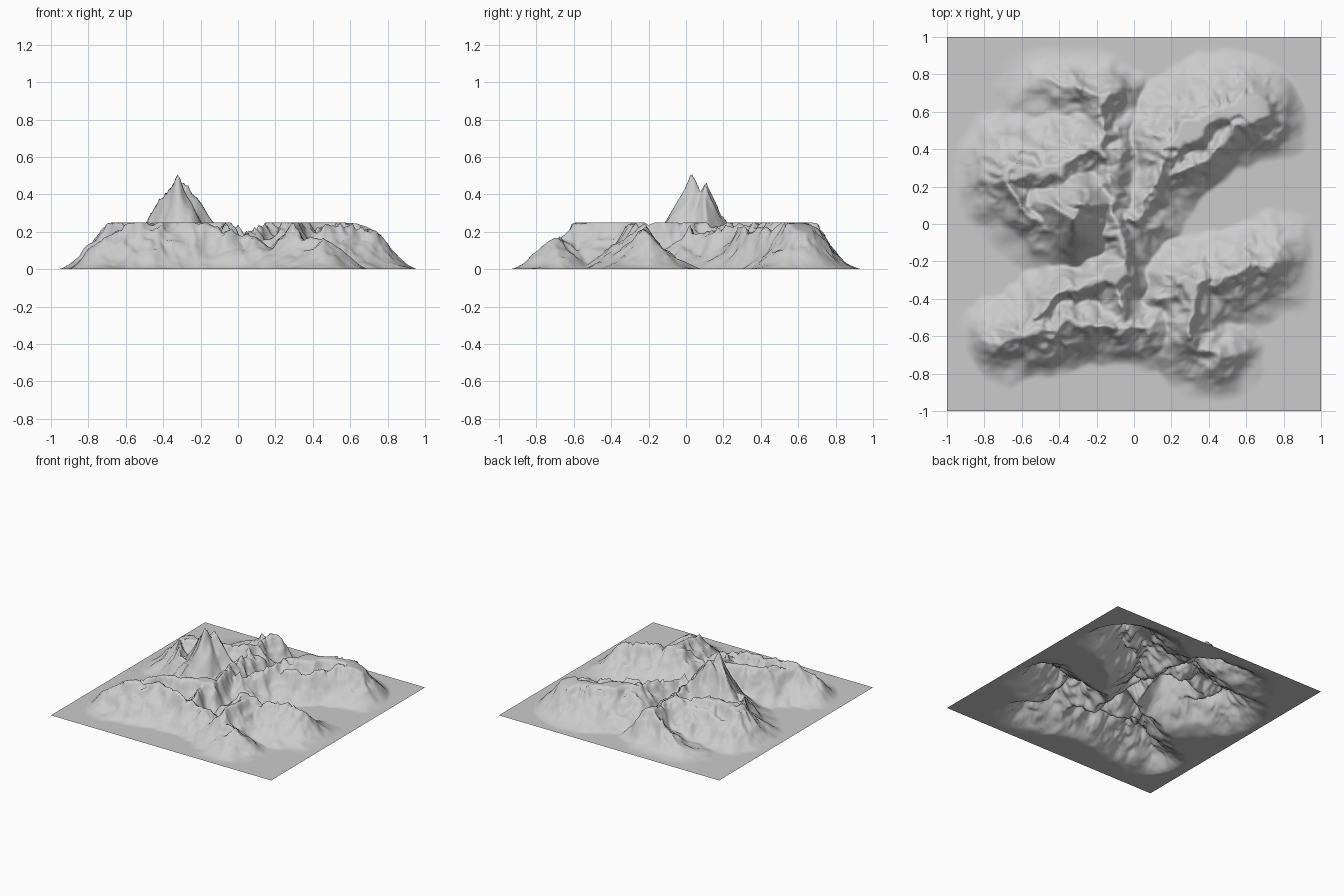
import bpy, bmesh
from mathutils import Vector, noise

if "Cube" in bpy.data.objects:
    bpy.data.objects.remove(bpy.data.objects["Cube"])

N = 180           # grid resolution
CREST = 0.25      # common height of the level crests


def ridge_height(x, y, ridge, power=1.4):
    """Height of the slopes falling away from one crest line (width, z start, z end, points)."""
    width, z0, z1, pts = ridge
    best, n = 0.0, len(pts) - 1
    for i in range(n):
        (ax, ay), (bx, by) = pts[i], pts[i + 1]
        dx, dy = bx - ax, by - ay
        t = max(0.0, min(1.0, ((x - ax) * dx + (y - ay) * dy) / (dx * dx + dy * dy)))
        d = ((x - ax - t * dx) ** 2 + (y - ay - t * dy) ** 2) ** 0.5 / width
        if d < 1.0:
            best = max(best, (z0 + (z1 - z0) * (i + t) / n) * (1 - d) ** power)
    return best


# Tableland, spur and central ridges
NORTH = [
    (.34, .28, .26, [(-.69, .28), (-.40, .29), (-.16, .42)]),
    (.20, .26, .19, [(-.70, .23), (-.42, -.10)]),
    (.24, .08, .29, [(-.48, .78), (-.16, .68)]),
    (.20, .22, .28, [(-.18, .62), (-.14, .28), (-.07, -.18)]),
    (.24, .21, .24, [(0, 0), (.18, .40)]),
    (.34, .27, .31, [(.19, .42), (.40, .58), (.68, .65)]),
    (.19, .21, .25, [(.24, .27), (.70, .61)]),
]
# South-west and south-east ranges
SOUTH = [
    (.25, .22, .28, [(-.74, -.63), (-.40, -.54)]),
    (.24, .28, .17, [(-.40, -.52), (.10, -.54)]),
    (.22, .25, .28, [(-.54, -.52), (-.38, -.36), (-.09, -.28)]),
    (.18, .27, .20, [(-.10, -.27), (-.07, -.52)]),
    (.29, .27, .20, [(.24, -.34), (.50, -.29), (.75, -.22)]),
    (.25, .27, .18, [(.34, -.33), (.28, -.58), (.46, -.73)]),
]
# Twin-topped summit and its shoulders
PEAK = [
    (.36, .24, .52, [(-.50, .12), (-.32, .02)]),
    (.34, .50, .27, [(-.29, .10), (-.13, .10)]),
]


def terrain(x, y):
    # bend the ridge lines so they wander naturally
    w = noise.noise_vector(Vector((x, y, 3.1)) * 5) * 0.035 \
        + noise.noise_vector(Vector((x, y, 7.7)) * 11) * 0.035
    u, v = x + w.x, y + w.y
    base = sum(ridge_height(u, v, r) ** 7 for r in NORTH + SOUTH) ** (1 / 7)
    peak = max(ridge_height(x + w.x * .5, y + w.y * .5, r, 1.6) for r in PEAK)
    # gullies and crags
    crag = 0.0
    for scale, amp in ((6, .45), (12, .35), (24, .25)):
        crag += amp * (1 - 2.2 * abs(noise.noise(Vector((u * scale, v * scale, 1.7)))))
    base = min(CREST, base * (0.83 + 0.32 * crag))
    peak *= 0.90 + 0.13 * crag
    # fade to the flat border
    e = min(.92, (x ** 4 + y ** 4) ** 0.5)
    return max(base, peak) * (1 - max(0.0, (e - .42) / .5) ** 2)


# Landscape sheet
bm = bmesh.new()
bmesh.ops.create_grid(bm, x_segments=N, y_segments=N, size=1.0)
for vert in bm.verts:
    vert.co.z = terrain(vert.co.x, vert.co.y)
for face in bm.faces:
    face.smooth = True
mesh = bpy.data.meshes.new("mountain_landscape")
bm.to_mesh(mesh)
bm.free()
landscape = bpy.data.objects.new("mountain_landscape", mesh)
bpy.context.collection.objects.link(landscape)
